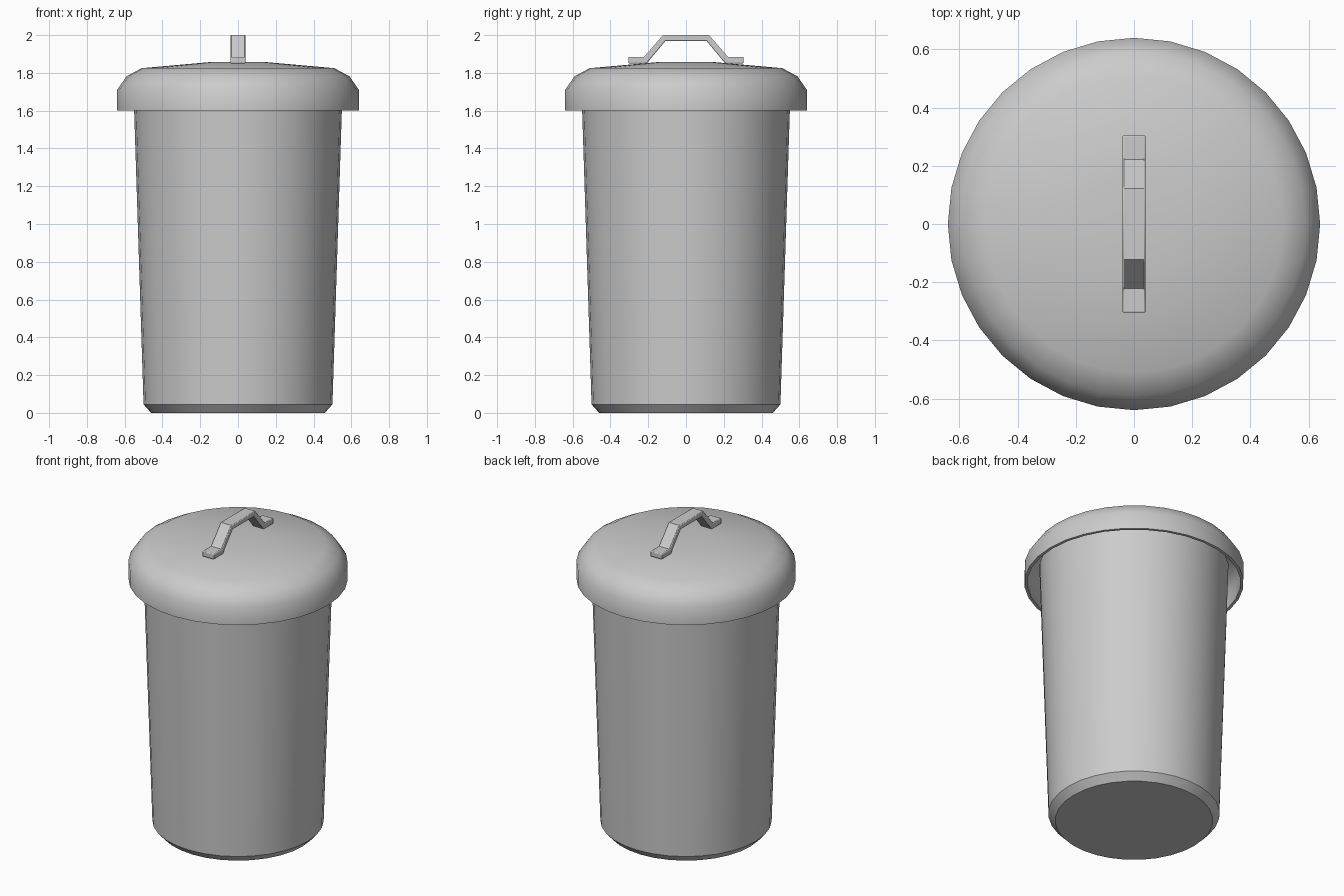
import bpy, bmesh, math

if "Cube" in bpy.data.objects:
    bpy.data.objects.remove(bpy.data.objects["Cube"])

SIDES = 32


def finish(name, bm, angle):
    bmesh.ops.recalc_face_normals(bm, faces=bm.faces)
    mesh = bpy.data.meshes.new(name)
    bm.to_mesh(mesh)
    bm.free()
    obj = bpy.data.objects.new(name, mesh)
    bpy.context.collection.objects.link(obj)
    bpy.ops.object.select_all(action='DESELECT')
    obj.select_set(True)
    bpy.context.view_layer.objects.active = obj
    bpy.ops.object.shade_smooth_by_angle(angle=math.radians(angle))
    return obj


def lathe(name, profile, angle):
    """Revolve (radius, z) points around z and cap both ends."""
    bm = bmesh.new()
    rings = []
    for r, z in profile:
        rings.append([bm.verts.new((r * math.cos(2 * math.pi * i / SIDES),
                                    r * math.sin(2 * math.pi * i / SIDES), z))
                      for i in range(SIDES)])
    for a, b in zip(rings, rings[1:]):
        for i in range(SIDES):
            j = (i + 1) % SIDES
            bm.faces.new((a[i], a[j], b[j], b[i]))
    bm.faces.new(rings[0])
    bm.faces.new(rings[-1])
    return finish(name, bm, angle)


# Tapered bin body, open at the top under the lid
lathe("bin_body", [(0.46, 0.0), (0.50, 0.045), (0.553, 1.70),
                   (0.533, 1.70), (0.48, 0.05)], 30)

# Domed lid with an overhanging, hollow rim
lathe("lid", [(0.15, 1.857), (0.51, 1.825), (0.59, 1.782), (0.64, 1.71), (0.64, 1.60),
              (0.622, 1.60), (0.622, 1.705), (0.578, 1.767), (0.505, 1.806),
              (0.15, 1.838)], 45)

# Bent strap handle: half outline in (y, z), mirrored and extruded across x
top = [(0.305, 1.885), (0.222, 1.885), (0.122, 2.0)]
under = [(0.108, 1.97), (0.208, 1.85), (0.305, 1.85)]
half = under + top
bm = bmesh.new()
for s in (1, -1):
    outer = [bm.verts.new((-0.04, s * y, z)) for y, z in top]
    inner = [bm.verts.new((-0.04, s * y, z)) for y, z in reversed(under)]
    for k in range(2):
        bm.faces.new((outer[k], outer[k + 1], inner[k + 1], inner[k]))
    if s == 1:
        mid = (outer[2], inner[2])
    else:
        bm.faces.new((mid[0], outer[2], inner[2], mid[1]))
ext = bmesh.ops.extrude_face_region(bm, geom=bm.faces[:])
bmesh.ops.translate(bm, vec=(0.08, 0, 0),
                    verts=[g for g in ext["geom"] if isinstance(g, bmesh.types.BMVert)])
handle = finish("lid_handle", bm, 30)
bevel = handle.modifiers.new("soft_edges", 'BEVEL')
bevel.width = 0.005
bevel.segments = 2
bevel.limit_method = 'ANGLE'
bevel.angle_limit = math.radians(60)
